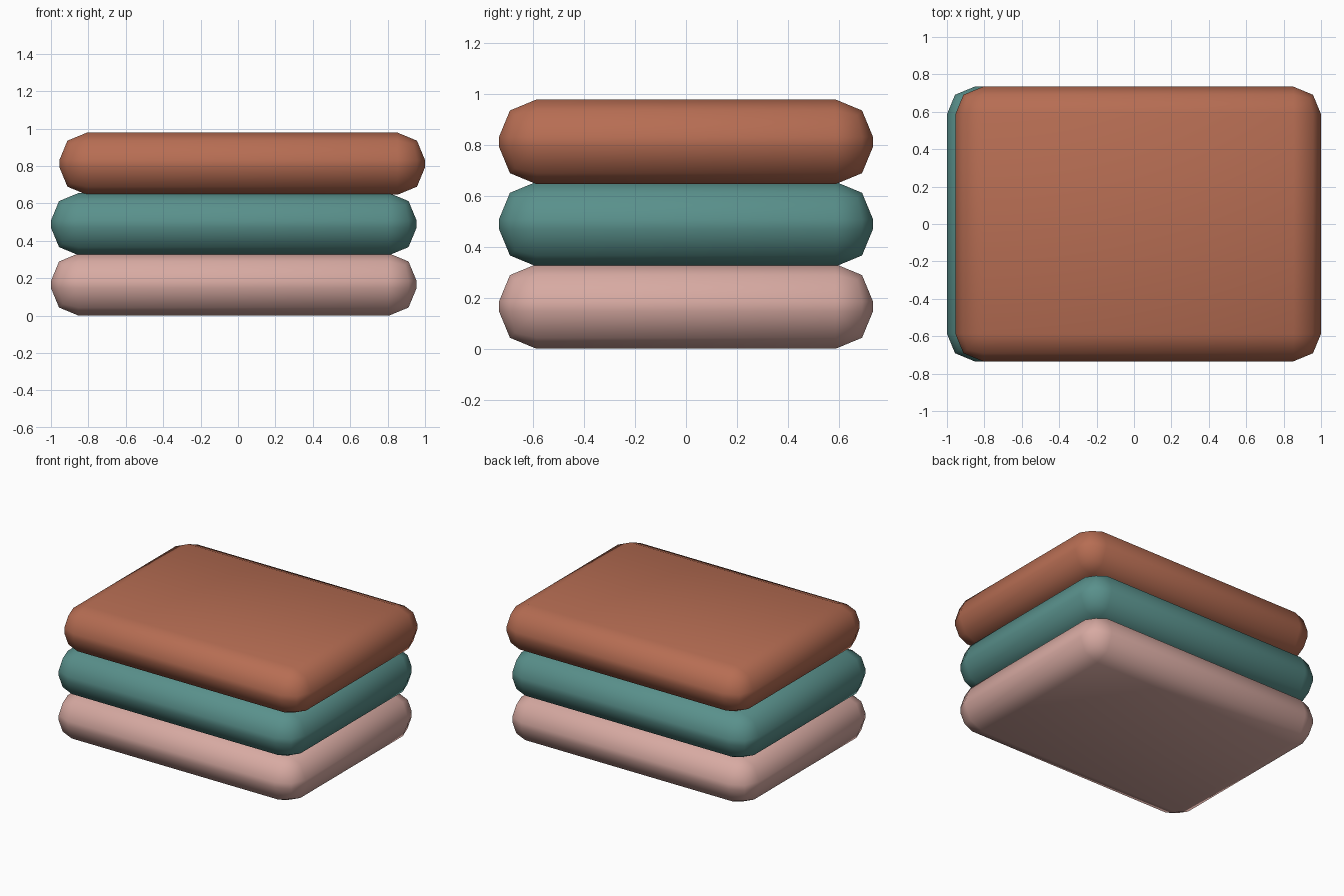
import bpy
import bmesh
from mathutils import Matrix

cube = bpy.data.objects.get("Cube")
if cube:
    bpy.data.objects.remove(cube, do_unlink=True)

SIZE = (1.955, 1.468, 0.332)
ROUND = 0.147
STEP = 0.323    # slightly less than the thickness, so cushions press together
SHIFT = 0.0225


def make_material(name, rgb):
    mat = bpy.data.materials.new(name)
    mat.use_nodes = True
    color = (*rgb, 1)
    mat.diffuse_color = color
    bsdf = mat.node_tree.nodes["Principled BSDF"]
    bsdf.inputs["Base Color"].default_value = color
    bsdf.inputs["Roughness"].default_value = 0.8
    return mat


def make_cushion(name, mat, x, level):
    # Box with two-segment rounded edges and corners
    bm = bmesh.new()
    bmesh.ops.create_cube(bm, size=1, matrix=Matrix.Diagonal((*SIZE, 1)))
    bmesh.ops.bevel(bm, geom=bm.edges[:], offset=ROUND, offset_type='OFFSET',
                    segments=2, profile=0.5, affect='EDGES')
    for face in bm.faces:
        face.smooth = True
    mesh = bpy.data.meshes.new(name)
    bm.to_mesh(mesh)
    bm.free()
    mesh.materials.append(mat)
    obj = bpy.data.objects.new(name, mesh)
    obj.location = (x, 0, SIZE[2] / 2 + level * STEP)
    bpy.context.collection.objects.link(obj)


# Stack of three cushions, the top one shifted sideways
make_cushion("bottom_cushion", make_material("dusty pink", (0.68, 0.40, 0.36)), -SHIFT, 0)
make_cushion("middle_cushion", make_material("teal", (0.10, 0.28, 0.26)), -SHIFT, 1)
make_cushion("top_cushion", make_material("terracotta", (0.47, 0.153, 0.086)), SHIFT, 2)
